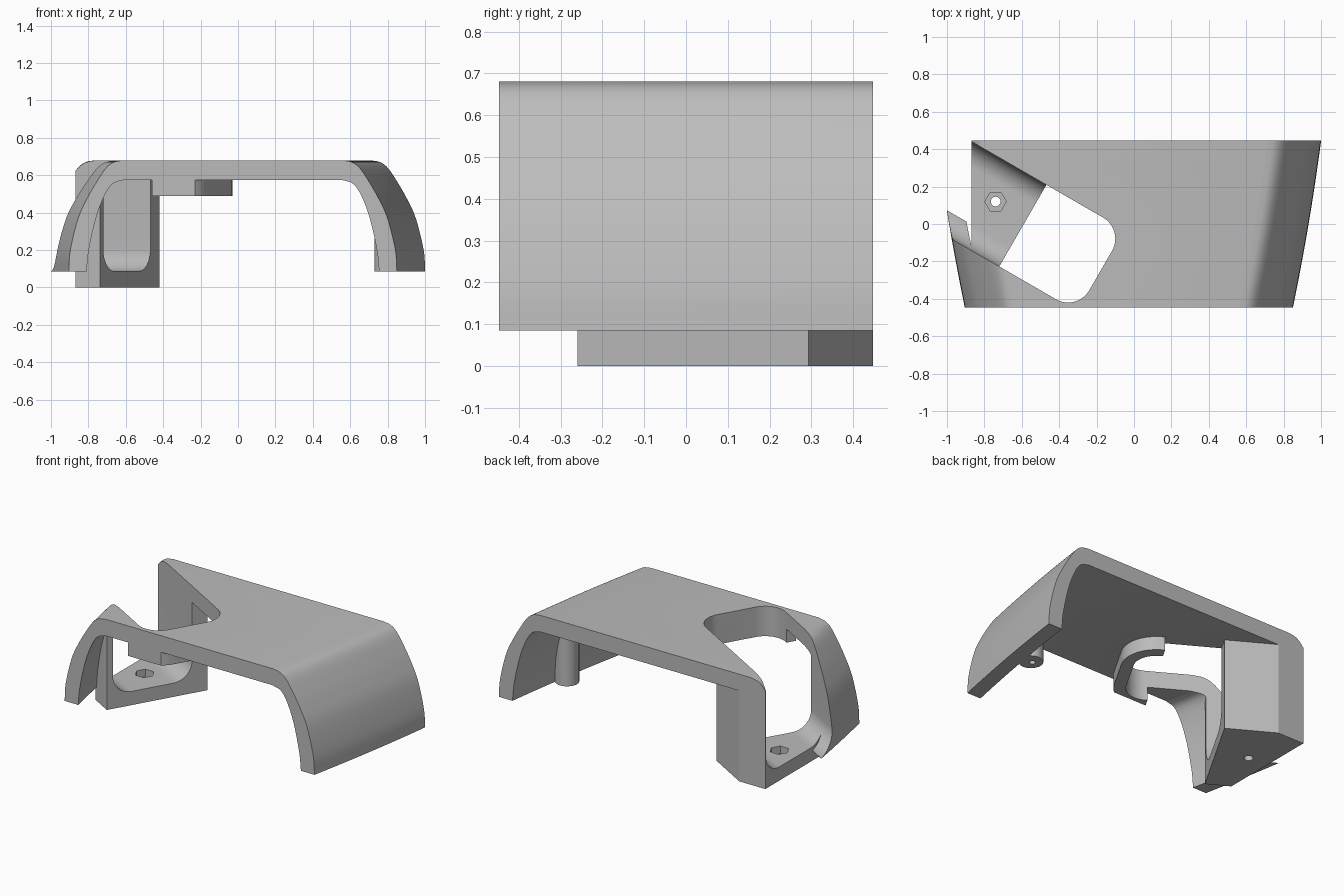
import bpy, bmesh, math
from mathutils import Matrix, Vector

if "Cube" in bpy.data.objects:
    bpy.data.objects.remove(bpy.data.objects["Cube"], do_unlink=True)

grey = bpy.data.materials.new("plain grey")
grey.use_nodes = True
colour = (0.5, 0.5, 0.5, 1)
grey.diffuse_color = colour
grey.node_tree.nodes["Principled BSDF"].inputs["Base Color"].default_value = colour

CX = -0.0275                                  # middle of the arch
DEPTH = 0.447                                 # half depth
FOOT = 0.085                                  # height of the feet
TURN = Matrix.Rotation(math.radians(-30), 4, 'Z')   # slanted slot axes


def loft(name, rings):
    """Solid through matching closed rings of points."""
    bm = bmesh.new()
    loops = [[bm.verts.new(p) for p in ring] for ring in rings]
    for a, b in zip(loops, loops[1:]):
        for i in range(len(a)):
            j = (i + 1) % len(a)
            bm.faces.new((a[i], a[j], b[j], b[i]))
    bm.faces.new(loops[0])
    bm.faces.new(loops[-1])
    bmesh.ops.recalc_face_normals(bm, faces=bm.faces)
    me = bpy.data.meshes.new(name)
    bm.to_mesh(me)
    bm.free()
    ob = bpy.data.objects.new(name, me)
    bpy.context.collection.objects.link(ob)
    me.materials.append(grey)
    return ob


def prism(name, outline, z0, z1, turn=False):
    m = TURN if turn else Matrix.Identity(4)
    return loft(name, [[m @ Vector((x, y, z)) for x, y in outline] for z in (z0, z1)])


def arc(cx, cy, r, a0, a1, n=12):
    return [(cx + r * math.cos(math.radians(a0 + (a1 - a0) * i / n)),
             cy + r * math.sin(math.radians(a0 + (a1 - a0) * i / n))) for i in range(n + 1)]


def circle(cx, cy, r, n=32):
    return arc(cx, cy, r, 0, 360, n)[:-1]


def smooth(pts, n=5):
    """Catmull-Rom curve through the points."""
    v = [Vector(p) for p in pts]
    v = [2 * v[0] - v[1]] + v + [2 * v[-1] - v[-2]]
    out = []
    for a, b, c, d in zip(v, v[1:], v[2:], v[3:]):
        for i in range(n):
            t = i / n
            out.append(0.5 * (2 * b + (c - a) * t + (2 * a - 5 * b + 4 * c - d) * t * t
                              + (3 * b - a - 3 * c + d) * t ** 3))
    return out + [v[-2]]


def arch(name, curve, base, inset, depth):
    """Arch section swept from front to back, widening on a slight bow."""
    rings = []
    for i in range(17):
        y = depth * (i / 8 - 1)
        half = 0.961 + 0.169 * y - 0.042 * y * y - inset
        side = [(half - d, z) for d, z in curve]
        right = [(half if w is None else w, z) for w, z in base] + side
        ring = [(CX + w, y, z) for w, z in right]
        ring += [(CX - w, y, z) for w, z in reversed(right)]
        rings.append(ring)
    return loft(name, rings)


def boolean(target, cutter, op='DIFFERENCE'):
    bpy.context.view_layer.objects.active = target
    mod = target.modifiers.new("cut", 'BOOLEAN')
    mod.operation, mod.solver, mod.object = op, 'EXACT', cutter
    bpy.ops.object.modifier_apply(modifier=mod.name)
    bpy.data.objects.remove(cutter, do_unlink=True)


def round_end(u0, u1, n0, n1, r):
    """Slot outline, square at u0 and rounded at u1."""
    return ([(u0, n1), (u0, n0)] + arc(u1 - r, n0 + r, r, -90, 0)
            + arc(u1 - r, n1 - r, r, 0, 90))


# Outer envelope and hollow underneath
outer = smooth([(0, FOOT), (0.008, 0.2), (0.05, 0.37), (0.1, 0.48), (0.155, 0.575),
                (0.2, 0.64), (0.24, 0.67), (0.29, 0.68)])
inner = smooth([(0, FOOT), (0.012, 0.2), (0.05, 0.37), (0.095, 0.49), (0.14, 0.555),
                (0.2, 0.575)])
cover = arch("arched_cover", outer, [(None, 0)], 0, DEPTH)
hollow = arch("hollow", inner, [(1.5, -0.5), (1.5, FOOT)], 0.095, 0.6)

# Parts left standing inside the hollow: bracket, rim under the slot, screw boss
bracket = [(-0.87, -0.185), (-0.739, -0.26), (-0.42, 0.293), (-0.951, 0.6), (-0.87, 0.7)]
bracket[3] = (-0.69, 0.449)
bracket[4:] = [(-0.69, 0.7), (-0.87, 0.7)]
boolean(hollow, prism("bracket_block", bracket, -0.7, 0.9))
boolean(hollow, prism("slot_rim", round_end(-0.175, 0.04, -0.627, 0.017, 0.2), 0.49, 0.9, True))
boolean(hollow, prism("screw_boss", circle(0.8, 0.05, 0.07), 0.086, 0.9))
boolean(cover, hollow)

# Slanted slot with rounded end through the roof
N0, N1, R = -0.557, -0.053, 0.13
boolean(cover, prism("slot_cut", round_end(-0.75, -0.03, N0, N1, R), 0.3, 1, True))

# U-shaped channel with filleted floor, open to the side
F = 0.12
floor = 0.087
section = ([(N0, 1)] + arc(N0 + F, floor + F, F, 180, 270)
           + arc(N1 - F, floor + F, F, 270, 360) + [(N1, 1)])
boolean(cover, loft("channel_cut", [[TURN @ Vector((u, n, z)) for n, z in section]
                                    for u in (-1.7, -0.4)]))

# Flat trim on the side behind the channel
boolean(cover, prism("side_trim", [(-0.87, -0.002), (-0.87, 0.7), (-1.3, 0.7), (-1.3, 0.246)],
                     -0.2, 1))

# Nut recess and screw holes
boolean(cover, prism("nut_recess", circle(-0.74, 0.12, 0.057, 6), 0.04, 0.3))
boolean(cover, prism("screw_hole", circle(-0.74, 0.12, 0.026, 24), -0.1, 0.2))
boolean(cover, prism("boss_hole", circle(0.79, 0.05, 0.018, 16), 0, 0.3))

bpy.ops.object.select_all(action='DESELECT')
cover.select_set(True)
bpy.context.view_layer.objects.active = cover
bpy.ops.object.shade_smooth_by_angle(angle=math.radians(30))
